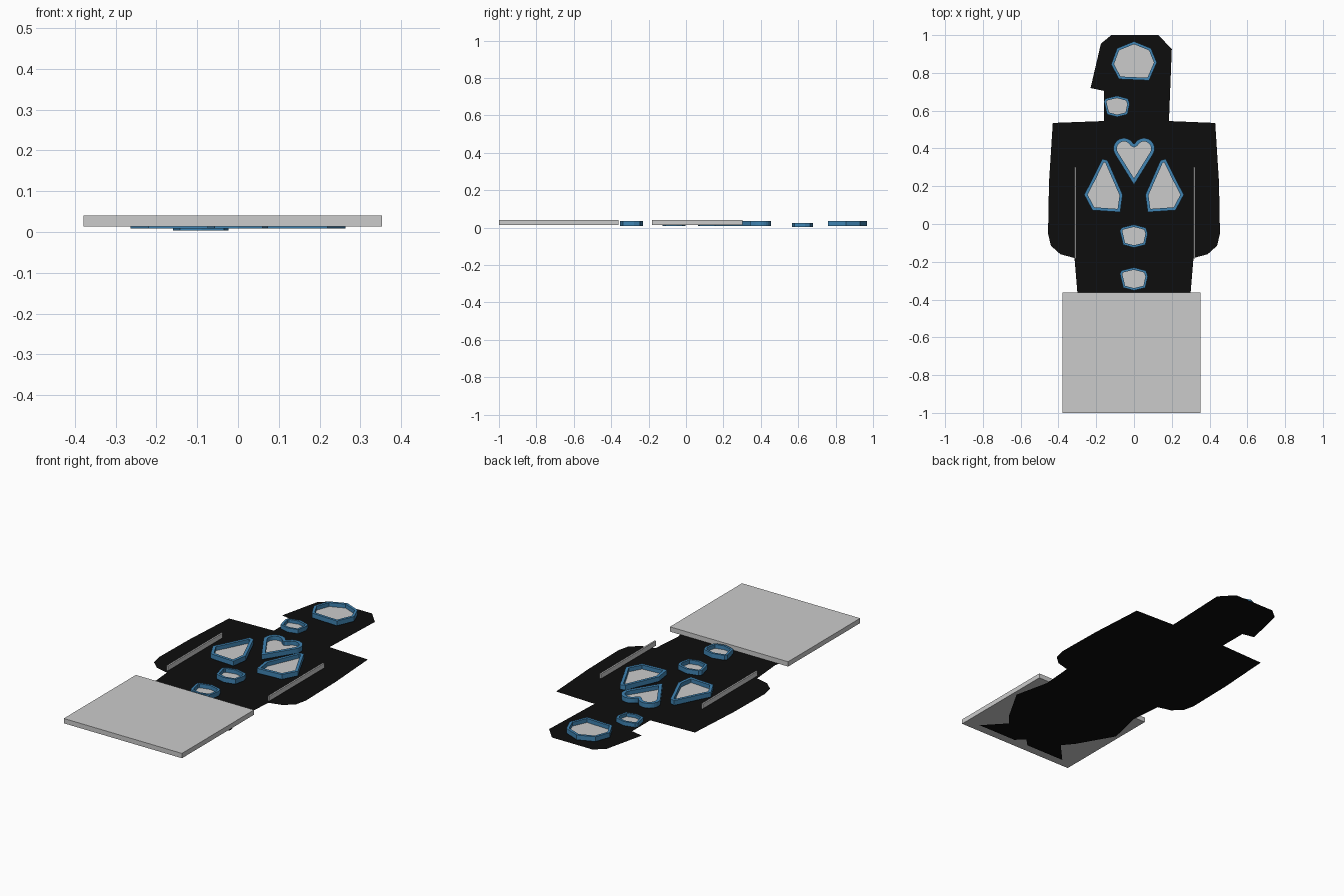
import bpy, bmesh, math
from mathutils import Vector

if "Cube" in bpy.data.objects:
    bpy.data.objects.remove(bpy.data.objects["Cube"])


def material(name, rgb):
    m = bpy.data.materials.new(name)
    m.diffuse_color = (*rgb, 1)
    m.use_nodes = True
    m.node_tree.nodes["Principled BSDF"].inputs["Base Color"].default_value = m.diffuse_color
    return m


BLACK = material("black", (0.004, 0.004, 0.004))
BLUE = material("blue", (0.05, 0.23, 0.45))


def finish(name, bm, mat=None):
    me = bpy.data.meshes.new(name)
    bm.to_mesh(me)
    bm.free()
    ob = bpy.data.objects.new(name, me)
    bpy.context.collection.objects.link(ob)
    if mat:
        me.materials.append(mat)
    return ob


def sheet(name, pts, z, mat=None):
    """Flat, single-sided-thickness outline."""
    bm = bmesh.new()
    vs = [bm.verts.new((x, y, z)) for x, y in pts]
    f = bm.faces.new(vs)
    f.normal_update()
    if f.normal.z < 0:
        f.normal_flip()
    bmesh.ops.triangulate(bm, faces=[f])
    return finish(name, bm, mat)


def box(name, x0, x1, y0, y1, z0, z1):
    bm = bmesh.new()
    bmesh.ops.create_cube(bm, size=1)
    for v in bm.verts:
        v.co = ((x0 + x1) / 2 + v.co.x * (x1 - x0),
                (y0 + y1) / 2 + v.co.y * (y1 - y0),
                (z0 + z1) / 2 + v.co.z * (z1 - z0))
    return finish(name, bm)


def inset(pts, t):
    """Mitred inward offset of a clockwise outline."""
    out = []
    for i, p in enumerate(pts):
        p = Vector(p)
        a = (p - Vector(pts[i - 1])).normalized()
        b = (Vector(pts[(i + 1) % len(pts)]) - p).normalized()
        na, nb = Vector((a.y, -a.x)), Vector((b.y, -b.x))
        out.append(p + (na + nb) * t / max(0.25, 1 + na.dot(nb)))
    return out


def tray(name, pts, t, z0, z1):
    """Raised blue rim with a sunken grey floor."""
    inner = inset(pts, t)
    bm = bmesh.new()
    rings = [[bm.verts.new((p[0], p[1], z)) for p in loop]
             for loop, z in ((pts, z0), (pts, z1), (inner, z1), (inner, z0))]
    n = len(pts)
    for k in range(4):
        r, s = rings[k], rings[(k + 1) % 4]
        for i in range(n):
            j = (i + 1) % n
            bm.faces.new((r[i], r[j], s[j], s[i]))
    bmesh.ops.recalc_face_normals(bm, faces=bm.faces)
    finish(name + "_rim", bm, BLUE)
    sheet(name + "_floor", inner, z0 + 0.005)


# Body silhouette: head, arms, torso, legs and feet in one flat sheet
upper_right = [(0.13, 1), (0.2, 0.925), (0.185, 0.545)]
side = [(0.43, 0.535), (0.45, 0.22), (0.455, -0.05), (0.44, -0.115),
        (0.39, -0.16), (0.315, -0.18), (0.30, -0.36), (0.345, -0.56),
        (0.23, -0.76), (0.18, -0.82), (0.287, -0.935), (0.045, -0.935)]
upper_left = [(-0.16, 0.545), (-0.16, 0.705), (-0.23, 0.72),
              (-0.175, 0.955), (-0.12, 1)]
sheet("body_silhouette",
      upper_right + side + [(0, -0.89)] + [(-x, y) for x, y in side[::-1]] + upper_left,
      0.0, BLACK)

# Head tray
tray("head_tray", [(0, 0.967), (0.09, 0.93), (0.121, 0.855), (0.08, 0.76),
                   (-0.08, 0.767), (-0.121, 0.845), (-0.09, 0.93)], 0.014, 0.009, 0.036)

# Small rounded trays at the throat and belly
pebble = [(0, 0.062), (0.063, 0.045), (0.073, 0.015), (0.06, -0.045),
          (0, -0.06), (-0.057, -0.045), (-0.075, 0.03), (-0.065, 0.046)]
for name, cx, cy, s, z0, z1 in (("throat_tray", -0.09, 0.622, 0.92, 0.003, 0.026),
                                ("upper_belly_tray", 0, -0.065, 1, 0.009, 0.036),
                                ("lower_belly_tray", 0, -0.292, 1, 0.009, 0.036)):
    tray(name, [(cx + x * s, cy + y * s) for x, y in pebble], 0.012, z0, z1)

# Mirrored lung trays
lung = [(-0.168, 0.345), (-0.14, 0.337), (-0.06, 0.155), (-0.073, 0.063),
        (-0.22, 0.073), (-0.264, 0.155), (-0.225, 0.23)]
tray("left_lung_tray", lung, 0.016, 0.009, 0.036)
tray("right_lung_tray", [(-x, y) for x, y in lung[::-1]], 0.016, 0.009, 0.036)

# Heart tray: two round lobes running down to a point
lobe = []
for i in range(13):
    a = math.radians(150 - 180 * i / 12)
    lobe.append((0.053 + 0.056 * math.cos(a), 0.399 + 0.056 * math.sin(a)))
heart = [(0, 0.425)] + lobe + [(0, 0.208)] + [(-x, y) for x, y in lobe[::-1]]
tray("heart_tray", heart, 0.018, 0.009, 0.036)

# Arm divider bars and the large cover plate over the legs
box("left_arm_bar", -0.316, -0.307, -0.182, 0.303, 0.013, 0.04)
box("right_arm_bar", 0.314, 0.323, -0.182, 0.303, 0.013, 0.04)
box("leg_cover_plate", -0.379, 0.353, -1.0, -0.362, 0.013, 0.04)
